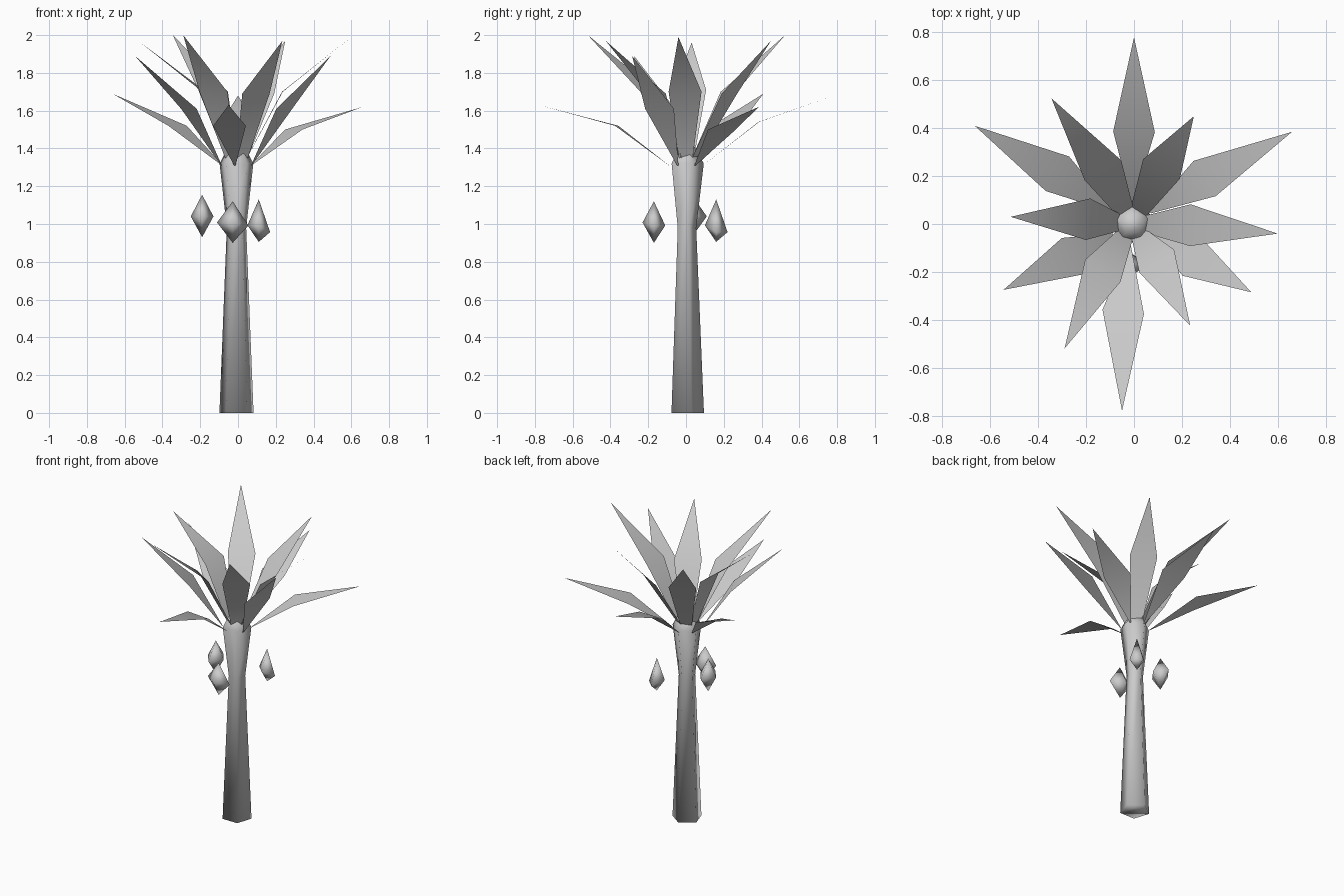
import bpy
from math import pi, sin, cos
from mathutils import Vector

if "Cube" in bpy.data.objects:
    bpy.data.objects.remove(bpy.data.objects["Cube"])


def make(name, verts, faces):
    me = bpy.data.meshes.new(name)
    me.from_pydata(verts, [], faces)
    for p in me.polygons:
        p.use_smooth = True
    ob = bpy.data.objects.new(name, me)
    bpy.context.collection.objects.link(ob)
    return ob


# Trunk: five-sided, tapered, flaring under the crown, with a short cap
CX = -0.008
profile = [(0, 0.095), (0.98, 0.054), (1.32, 0.094), (1.41, 0.045)]
n = 5
verts = [(CX + r * cos(pi / 2 + 2 * pi * i / n), r * sin(pi / 2 + 2 * pi * i / n), z)
         for z, r in profile for i in range(n)]
faces = [(k * n + i, k * n + (i + 1) % n, (k + 1) * n + (i + 1) % n, (k + 1) * n + i)
         for k in range(len(profile) - 1) for i in range(n)]
faces += [tuple(reversed(range(n))), tuple(range(3 * n, 4 * n))]
make("trunk", verts, faces)


# Leaf: a flat kite bent at its widest line
def leaf(name, tip, mid, base_r, base_z, base_half, half=0.087):
    tip, mid = Vector(tip), Vector(mid)
    out = Vector((mid.x - CX, mid.y, 0)).normalized()
    side = Vector((-out.y, out.x, 0))
    base = Vector((CX, 0, base_z)) + out * base_r
    v = [base - side * base_half, base + side * base_half,
         mid + side * half, mid - side * half, tip]
    make(name, v, [(0, 3, 2, 1), (3, 4, 2)])


# Upper ring of six steep leaves
upper = [((0.25, 0.45, 1.97), (0.115, 0.23, 1.69)),
         ((0.60, -0.04, 1.99), (0.235, -0.005, 1.70)),
         ((0.235, -0.425, 1.97), (0.095, -0.155, 1.69)),
         ((-0.29, -0.52, 2.0), (-0.13, -0.195, 1.70)),
         ((-0.515, 0.03, 1.96), (-0.192, 0.02, 1.71)),
         ((-0.345, 0.525, 2.0), (-0.13, 0.225, 1.70))]
for i, (t, m) in enumerate(upper):
    leaf(f"upper_leaf_{i + 1}", t, m, 0.05, 1.34, 0.035)

# Lower ring of six spreading leaves
lower = [((0.0, 0.78, 1.68), (0.0, 0.385, 1.54)),
         ((0.66, 0.385, 1.62), (0.295, 0.19, 1.50)),
         ((0.49, -0.285, 1.89), (0.245, -0.14, 1.61)),
         ((-0.05, -0.78, 1.63), (-0.045, -0.367, 1.52)),
         ((-0.545, -0.275, 1.89), (-0.26, -0.135, 1.61)),
         ((-0.665, 0.41, 1.69), (-0.32, 0.21, 1.52))]
for i, (t, m) in enumerate(lower):
    leaf(f"lower_leaf_{i + 1}", t, m, 0.09, 1.31, 0.004)


# Fruit: four-sided double cones hanging round the trunk
def fruit(name, x, y, bottom, belt, top, rx, ry, tilt=0):
    ring = [(x + rx, y, belt - tilt), (x, y + ry, belt - tilt),
            (x - rx, y, belt + tilt), (x, y - ry, belt + tilt)]
    v = ring + [(x, y, top), (x, y, bottom)]
    f = [(i, (i + 1) % 4, 4) for i in range(4)] + [((i + 1) % 4, i, 5) for i in range(4)]
    make(name, v, f)


fruit("fruit_front", -0.028, -0.17, 0.90, 1.0, 1.12, 0.083, 0.06, 0.008)
fruit("fruit_back", 0.11, 0.16, 0.905, 0.975, 1.13, 0.06, 0.06, 0.018)
fruit("fruit_side", -0.19, 0.03, 0.93, 1.04, 1.155, 0.06, 0.08)
